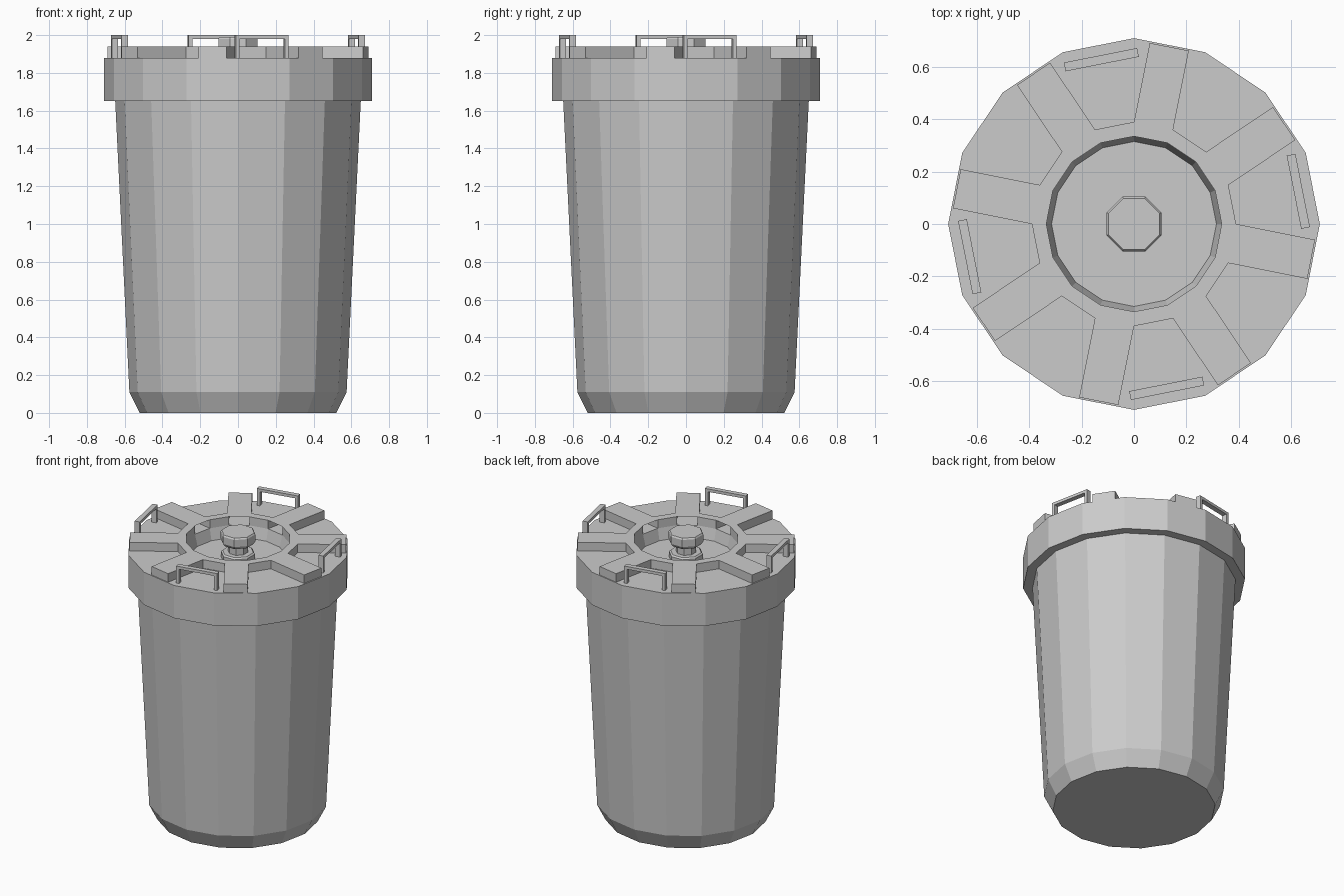
import bpy, bmesh
from math import cos, sin, pi, radians
from mathutils import Matrix

cube = bpy.data.objects.get("Cube")
if cube:
    bpy.data.objects.remove(cube, do_unlink=True)

# Single plain metal colour
GREY = (0.6, 0.6, 0.6, 1)
metal = bpy.data.materials.new("grey metal")
metal.use_nodes = True
metal.diffuse_color = GREY
metal.node_tree.nodes["Principled BSDF"].inputs["Base Color"].default_value = GREY

SIDES = 16
DECK, RAISED = 1.88, 1.94


def finish(name, bm):
    bmesh.ops.recalc_face_normals(bm, faces=bm.faces)
    mesh = bpy.data.meshes.new(name)
    bm.to_mesh(mesh)
    bm.free()
    mesh.materials.append(metal)
    obj = bpy.data.objects.new(name, mesh)
    bpy.context.collection.objects.link(obj)
    return obj


def lathe(name, profile, sides=SIDES, offset=0.0, caps=True, closed=False):
    """Faceted solid from (radius, height) rings."""
    bm = bmesh.new()
    turn = [offset + 2 * pi * i / sides for i in range(sides)]
    rings = [[bm.verts.new((r * cos(a), r * sin(a), z)) for a in turn] for r, z in profile]
    pairs = list(zip(rings, rings[1:]))
    if closed:
        pairs.append((rings[-1], rings[0]))
    for low, high in pairs:
        for i in range(sides):
            j = (i + 1) % sides
            bm.faces.new((low[i], low[j], high[j], high[i]))
    if caps and not closed:
        bm.faces.new(rings[0])
        bm.faces.new(rings[-1])
    return finish(name, bm)


def boxes(name, parts, angle):
    """Boxes given as (centre, size), turned about the vertical axis."""
    bm = bmesh.new()
    for centre, size in parts:
        move = Matrix.Translation(centre) @ Matrix.Diagonal((*size, 1))
        bmesh.ops.create_cube(bm, size=1, matrix=move)
    bm.transform(Matrix.Rotation(angle, 4, "Z"))
    return finish(name, bm)


# Tapered can with chamfered foot
lathe("can_body", [(0.52, 0), (0.575, 0.11), (0.65, 1.65)])

# Lid: overhanging rim, deck and sunken centre
lathe("lid", [(0.64, 1.65), (0.71, 1.65), (0.71, DECK), (0.335, DECK),
              (0.315, 1.80)])

# Raised ring with eight spokes pulled out of alternate sides
bm = bmesh.new()
for i in range(SIDES):
    a, b = 2 * pi * i / SIDES, 2 * pi * (i + 1) / SIDES
    corners = [(r * cos(t), r * sin(t)) for r, t in
               ((0.335, a), (0.39, a), (0.39, b), (0.335, b))]
    bm.faces.new([bm.verts.new((x, y, DECK)) for x, y in corners])
bmesh.ops.remove_doubles(bm, verts=bm.verts, dist=0.001)
bm.edges.ensure_lookup_table()
outer = [e for e in bm.edges if e.is_boundary and e.verts[0].co.length > 0.37]
for edge in outer:
    mid = (edge.verts[0].co + edge.verts[1].co) / 2
    step = round((math_angle := Matrix.Identity(2) and mid.xy.angle_signed((1, 0))) / (pi / 8) - 0.5)
    if step % 2:
        new = bmesh.ops.extrude_edge_only(bm, edges=[edge])["geom"]
        reach = mid.normalized() * (0.69 - mid.xy.length)
        reach.z = 0
        direction = mid.copy()
        direction.z = 0
        shift = direction.normalized() * (0.69 - direction.length)
        bmesh.ops.translate(bm, vec=shift, verts=[v for v in new if isinstance(v, bmesh.types.BMVert)])
top = bmesh.ops.extrude_face_region(bm, geom=bm.faces[:])["geom"]
bmesh.ops.translate(bm, vec=(0, 0, RAISED - DECK),
                    verts=[v for v in top if isinstance(v, bmesh.types.BMVert)])
finish("spoked_ring", bm)

# Four lifting handles between the spokes
LENGTH, THICK, BAR = 0.285, 0.034, 0.02
for k in range(4):
    posts = [((0.64, s * (LENGTH - BAR) / 2, (DECK + 2) / 2), (THICK, BAR, 2 - DECK)) for s in (-1, 1)]
    grip = ((0.64, 0, 2 - BAR / 2), (THICK, LENGTH - 2 * BAR, BAR))
    boxes(f"handle_{k + 1}", posts + [grip], radians(11.25 + 90 * k))

# Centre bolt: flange, neck and chamfered head
lathe("centre_bolt", [(0.11, 1.80), (0.11, 1.84), (0.10, 1.85), (0.065, 1.85),
                      (0.065, 1.90), (0.10, 1.91), (0.113, 1.93), (0.113, 1.98),
                      (0.106, 1.99)], sides=8, offset=pi / 8)
